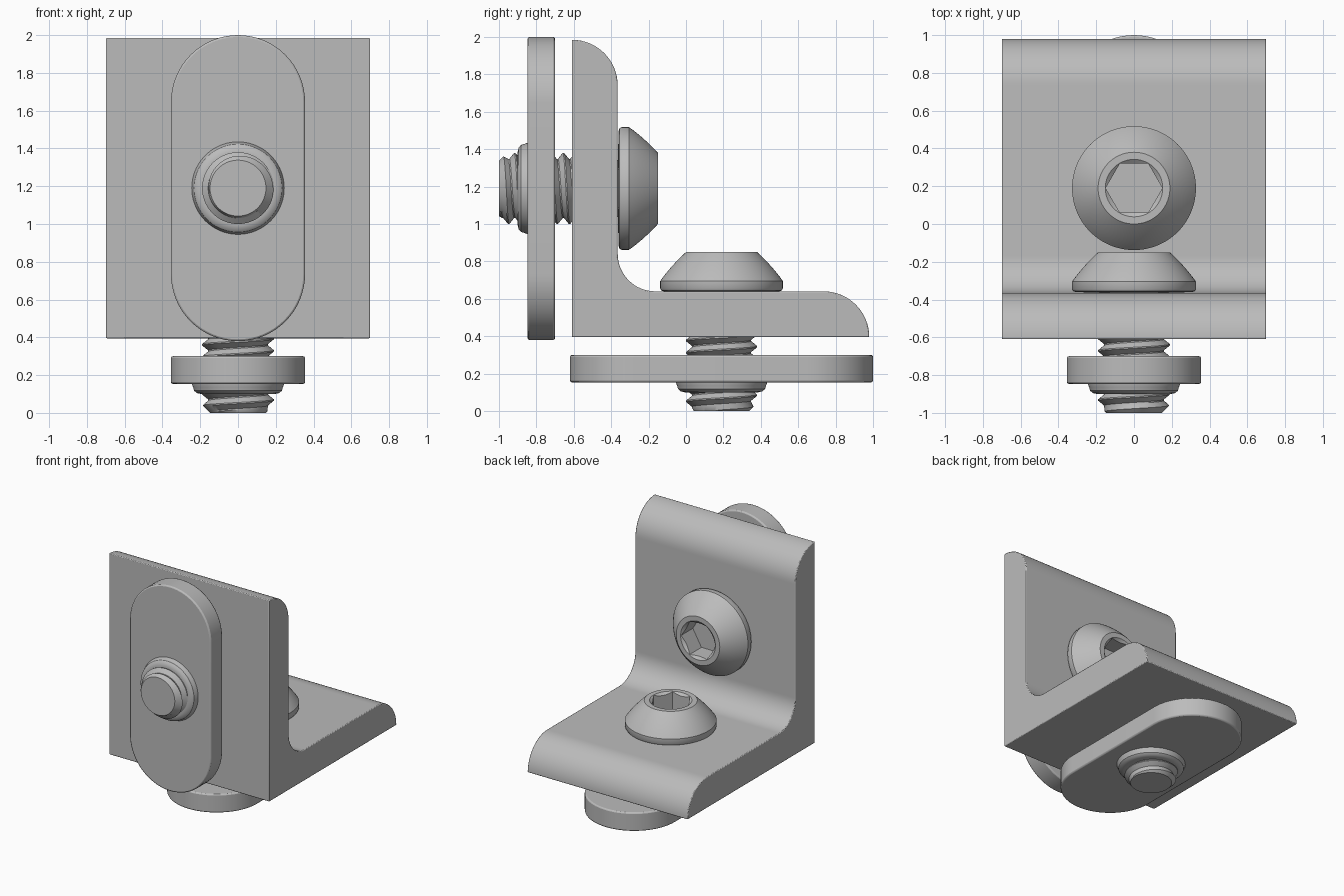
import bpy, bmesh
from math import pi, cos, sin
from mathutils import Matrix

cube = bpy.data.objects.get("Cube")
if cube:
    bpy.data.objects.remove(cube, do_unlink=True)

GREY = (0.5, 0.5, 0.5, 1)
metal = bpy.data.materials.new("grey metal")
metal.use_nodes = True
metal.diffuse_color = GREY
metal.node_tree.nodes["Principled BSDF"].inputs["Base Color"].default_value = GREY

SEG = 72
AXIS_Y = 0.19
# Half turn that carries the lower fastener set onto the upright leg
LOWER = Matrix.Identity(4)
UPRIGHT = Matrix(((-1, 0, 0, 0), (0, 0, 1, -1), (0, 1, 0, 1), (0, 0, 0, 1)))


def finish(name, bm, place=LOWER, bevel=0):
    bmesh.ops.remove_doubles(bm, verts=bm.verts, dist=0.0002)
    bmesh.ops.recalc_face_normals(bm, faces=bm.faces)
    bm.transform(place)
    mesh = bpy.data.meshes.new(name)
    bm.to_mesh(mesh)
    bm.free()
    obj = bpy.data.objects.new(name, mesh)
    bpy.context.collection.objects.link(obj)
    mesh.materials.append(metal)
    if bevel:
        mod = obj.modifiers.new("edge softening", "BEVEL")
        mod.width, mod.segments, mod.angle_limit = bevel, 2, 0.9
    bpy.ops.object.select_all(action="DESELECT")
    obj.select_set(True)
    bpy.context.view_layer.objects.active = obj
    bpy.ops.object.shade_smooth_by_angle(angle=0.55)
    return obj


def arc(cx, cy, r, start, end, n=16):
    return [(cx + r * cos(start + (end - start) * i / n),
             cy + r * sin(start + (end - start) * i / n)) for i in range(n + 1)]


def extrude(points, offset):
    bm = bmesh.new()
    face = bm.faces.new([bm.verts.new(p) for p in points])
    new = bmesh.ops.extrude_face_region(bm, geom=[face])["geom"]
    verts = [g for g in new if isinstance(g, bmesh.types.BMVert)]
    bmesh.ops.translate(bm, verts=verts, vec=offset)
    return bm


def lathe(rows):
    """Rows are (radius, height) pairs, or functions of the angle giving them."""
    bm = bmesh.new()
    rings = []
    for row in rows:
        ring = []
        for j in range(SEG):
            a = 2 * pi * j / SEG
            r, z = row(a) if callable(row) else row
            ring.append(bm.verts.new((r * cos(a), AXIS_Y + r * sin(a), z)))
        rings.append(ring)
    for lo, hi in zip(rings, rings[1:]):
        for j in range(SEG):
            k = (j + 1) % SEG
            bm.faces.new((lo[j], lo[k], hi[k], hi[j]))
    bm.faces.new(rings[0])
    bm.faces.new(rings[-1])
    return bm


def hex_radius(a):
    return 0.13 / cos(a % (pi / 3) - pi / 6)


def thread(bottom, top, pitch=0.065):
    profile = (0.19, 0.19, 0.158, 0.158)
    phase = (0, 0.1, 0.5, 0.6)
    bm = bmesh.new()
    rows = []
    for i in range(-4, int(4 * (top - bottom) / pitch) + 1):
        row = []
        for j in range(SEG):
            a = 2 * pi * j / SEG
            z = bottom + pitch * (i // 4 + phase[i % 4] + j / SEG)
            z = min(max(z, bottom), top)
            r = min(profile[i % 4], 0.148 + z - bottom)
            row.append(bm.verts.new((r * cos(a), AXIS_Y + r * sin(a), z)))
        rows.append(row)
    for i in range(len(rows) - 5):
        for j in range(SEG):
            # The last column joins the first one, one turn higher
            k, up = (j + 1, 0) if j + 1 < SEG else (0, 4)
            bm.faces.new((rows[i][j], rows[i + up][k],
                          rows[i + 1 + up][k], rows[i + 1][j]))
    bmesh.ops.dissolve_degenerate(bm, edges=bm.edges, dist=0.0002)
    return bm


# Angle bracket: L profile with rounded tips and an inner fillet
outline = [(-0.61, 0.395), (0.98, 0.395)]
outline += arc(0.735, 0.395, 0.245, 0, pi / 2)
outline += arc(-0.165, 0.84, 0.2, -pi / 2, -pi)
outline += arc(-0.61, 1.74, 0.245, 0, pi / 2)
finish("angle_bracket", extrude([(-0.7, y, z) for y, z in outline], (1.4, 0, 0)), bevel=0.006)

for side, place in (("lower", LOWER), ("upright", UPRIGHT)):
    # Slot plate with round ends
    r, reach = 0.355, 0.455
    slot = arc(0, AXIS_Y + reach, r, 0, pi, 32) + arc(0, AXIS_Y - reach, r, pi, 2 * pi, 32)
    finish(side + "_slot_plate", extrude([(x, y, 0.153) for x, y in slot], (0, 0, 0.147)),
           place, 0.01)

    # Raised collar around the threaded hole
    finish(side + "_plate_collar", lathe([
        (0.15, 0.16), (0.15, 0.1), (0.195, 0.1), (0.218, 0.105), (0.233, 0.118),
        (0.237, 0.135), (0.245, 0.153), (0.245, 0.16)]), place)

    # Button head with a countersunk hex socket
    dome = [(0.328 - 0.138 * t + 0.03 * t * (1 - t), 0.695 + 0.155 * t)
            for t in [i / 8 for i in range(9)]]
    socket = [(0.152, 0.85),
              lambda a: (hex_radius(a), 0.85 - 0.8 * (0.152 - hex_radius(a))),
              lambda a: (hex_radius(a), 0.7)]
    finish(side + "_bolt_head", lathe(
        [(0.15, 0.635), (0.31, 0.64), (0.322, 0.645), (0.328, 0.656)] + dome + socket), place)

    # Threaded shank with a solid core
    finish(side + "_bolt_thread", thread(0, 0.5), place)
    finish(side + "_bolt_core", lathe([(0.148, 0), (0.148, 0.64)]), place)
